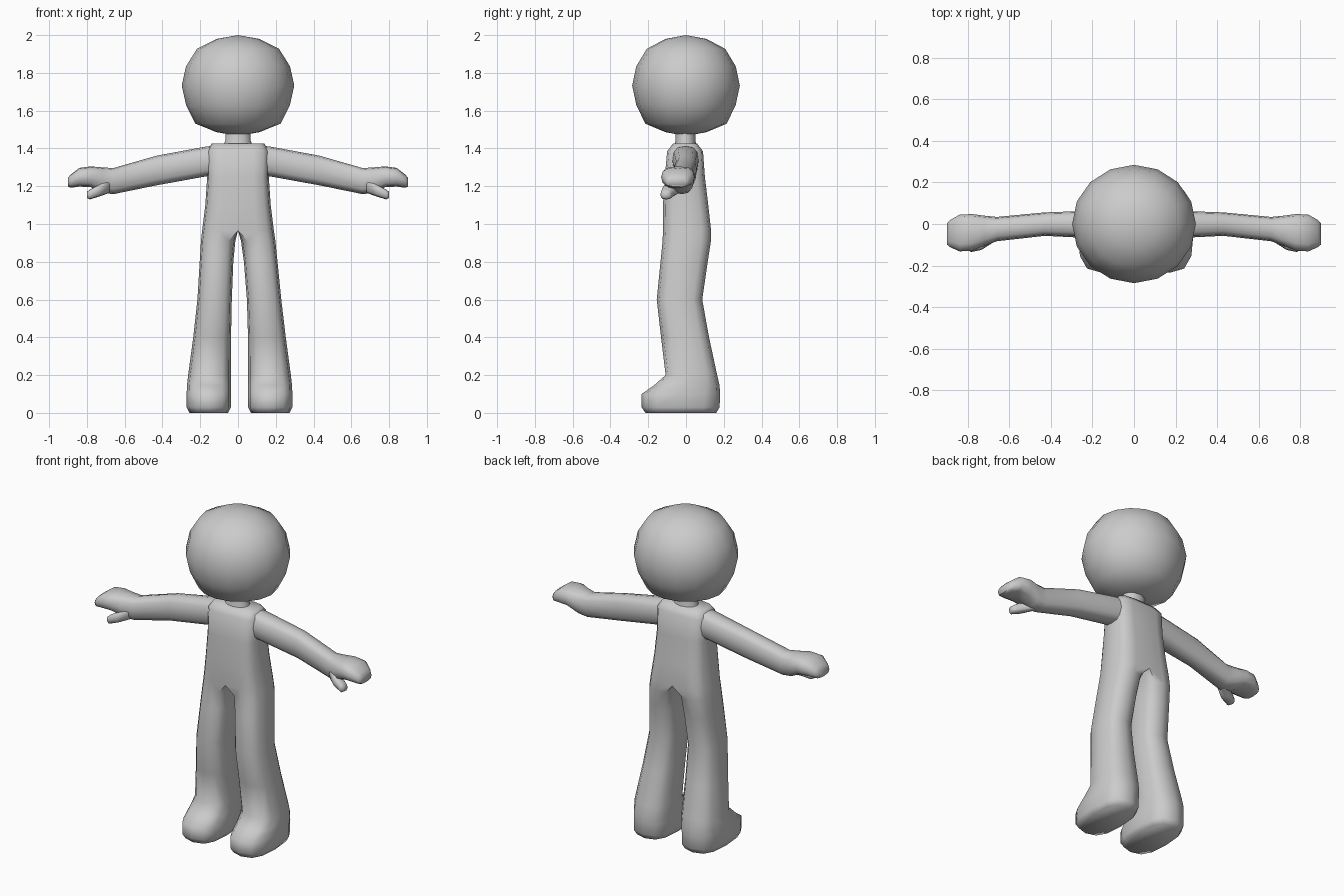
import bpy, bmesh, math

cube = bpy.data.objects.get("Cube")
if cube:
    bpy.data.objects.remove(cube, do_unlink=True)

grey = bpy.data.materials.new("light_grey")
grey.use_nodes = True
colour = (0.6, 0.6, 0.6, 1)
grey.diffuse_color = colour
bsdf = grey.node_tree.nodes["Principled BSDF"]
bsdf.inputs["Base Color"].default_value = colour
bsdf.inputs["Roughness"].default_value = 0.7

SIDES = 12


def section(a0, a1, b0, b1, power=0.72):
    """Rounded outline filling the given box; flat on the centre plane when a0 is 0."""
    points = []
    for i in range(SIDES):
        angle = math.tau * i / SIDES
        c, s = math.cos(angle), math.sin(angle)
        u = math.copysign(abs(c) ** power, c)
        v = math.copysign(abs(s) ** power, s)
        if a0 == 0 and c < -0.1:
            u = -1
            if abs(s) > 0.8:
                v = math.copysign(1, s)
        points.append(((a0 + a1 + u * (a1 - a0)) / 2, (b0 + b1 + v * (b1 - b0)) / 2))
    return points


def loft(bm, rings, place):
    """Bridge the sections in order and close both ends."""
    loops = [[bm.verts.new(place(r[0], a, b)) for a, b in section(*r[1:])] for r in rings]
    for lower, upper in zip(loops, loops[1:]):
        for i in range(SIDES):
            j = (i + 1) % SIDES
            bm.faces.new((lower[i], lower[j], upper[j], upper[i]))
    bm.faces.new(loops[0][::-1])
    bm.faces.new(loops[-1])


def upright(t, a, b):
    return (a, b, t)


def sideways(t, a, b):
    return (t, a, b)


def mirror(bm):
    """Drop faces on the centre plane, copy across x and weld."""
    inner = [f for f in bm.faces if all(abs(v.co.x) < 1e-5 for v in f.verts)]
    bmesh.ops.delete(bm, geom=inner, context="FACES")
    copy = bmesh.ops.duplicate(bm, geom=bm.verts[:] + bm.edges[:] + bm.faces[:])["geom"]
    for item in copy:
        if isinstance(item, bmesh.types.BMVert):
            item.co.x *= -1
    bmesh.ops.reverse_faces(bm, faces=[g for g in copy if isinstance(g, bmesh.types.BMFace)])
    bmesh.ops.remove_doubles(bm, verts=bm.verts[:], dist=1e-4)


def finish(name, bm, sharp=65):
    bmesh.ops.recalc_face_normals(bm, faces=bm.faces[:])
    mesh = bpy.data.meshes.new(name)
    bm.to_mesh(mesh)
    bm.free()
    mesh.materials.append(grey)
    mesh.shade_smooth()
    mesh.set_sharp_from_angle(angle=math.radians(sharp))
    bpy.context.collection.objects.link(bpy.data.objects.new(name, mesh))


# Torso, legs and feet: height, x range, y range
bm = bmesh.new()
loft(bm, [
    (0.00, 0.06, 0.265, -0.215, 0.16),
    (0.03, 0.045, 0.28, -0.235, 0.178),
    (0.10, 0.045, 0.28, -0.235, 0.18),
    (0.145, 0.045, 0.278, -0.17, 0.178),
    (0.20, 0.045, 0.272, -0.108, 0.165),
    (0.40, 0.045, 0.245, -0.132, 0.122),
    (0.60, 0.04, 0.222, -0.155, 0.086),
    (0.80, 0.028, 0.206, -0.135, 0.115),
    (0.91, 0.015, 0.197, -0.124, 0.132),
    (0.965, 0, 0.19, -0.122, 0.133),
    (1.10, 0, 0.173, -0.122, 0.118),
    (1.25, 0, 0.163, -0.112, 0.1),
    (1.385, 0, 0.165, -0.1, 0.09),
    (1.425, 0, 0.14, -0.07, 0.06),
], upright)
mirror(bm)
# The feet stand slightly to the left
for v in bm.verts:
    v.co.x += 0.008 * max(0, min(1, (0.96 - v.co.z) / 0.4))
finish("body", bm)

# Arms with mitten hands: distance out, y range, z range
bm = bmesh.new()
loft(bm, [
    (0.09, -0.075, 0.07, 1.255, 1.418),
    (0.17, -0.07, 0.065, 1.252, 1.41),
    (0.43, -0.057, 0.056, 1.205, 1.362),
    (0.66, -0.083, 0.034, 1.158, 1.296),
    (0.72, -0.105, 0.04, 1.165, 1.3),
    (0.78, -0.128, 0.048, 1.195, 1.305),
    (0.84, -0.132, 0.045, 1.198, 1.297),
    (0.885, -0.112, 0.02, 1.192, 1.262),
    (0.9, -0.1, 0.005, 1.198, 1.245),
], sideways)
mirror(bm)
finish("arms", bm)

# Thumbs
bm = bmesh.new()
loft(bm, [
    (0.68, -0.09, -0.01, 1.165, 1.24),
    (0.735, -0.125, -0.05, 1.145, 1.21),
    (0.785, -0.135, -0.075, 1.13, 1.182),
    (0.8, -0.125, -0.085, 1.138, 1.17),
], sideways)
mirror(bm)
finish("thumbs", bm)

# Neck
bm = bmesh.new()
loft(bm, [
    (1.40, -0.085, 0.085, -0.068, 0.06, 1),
    (1.44, -0.067, 0.067, -0.055, 0.05, 1),
    (1.52, -0.068, 0.068, -0.055, 0.05, 1),
], upright)
finish("neck", bm)

# Head, a little fuller below
bm = bmesh.new()
bmesh.ops.create_uvsphere(bm, u_segments=16, v_segments=8, radius=1)
for v in bm.verts:
    x, y, z = v.co
    full = 1.07 if -0.8 < z < -0.5 else 1.03 if abs(z) > 0.5 and abs(z) < 0.8 else 1
    v.co = (0.298 * full * x, 0.285 * full * y, 1.733 + 0.267 * full * z)
finish("head", bm, 180)
